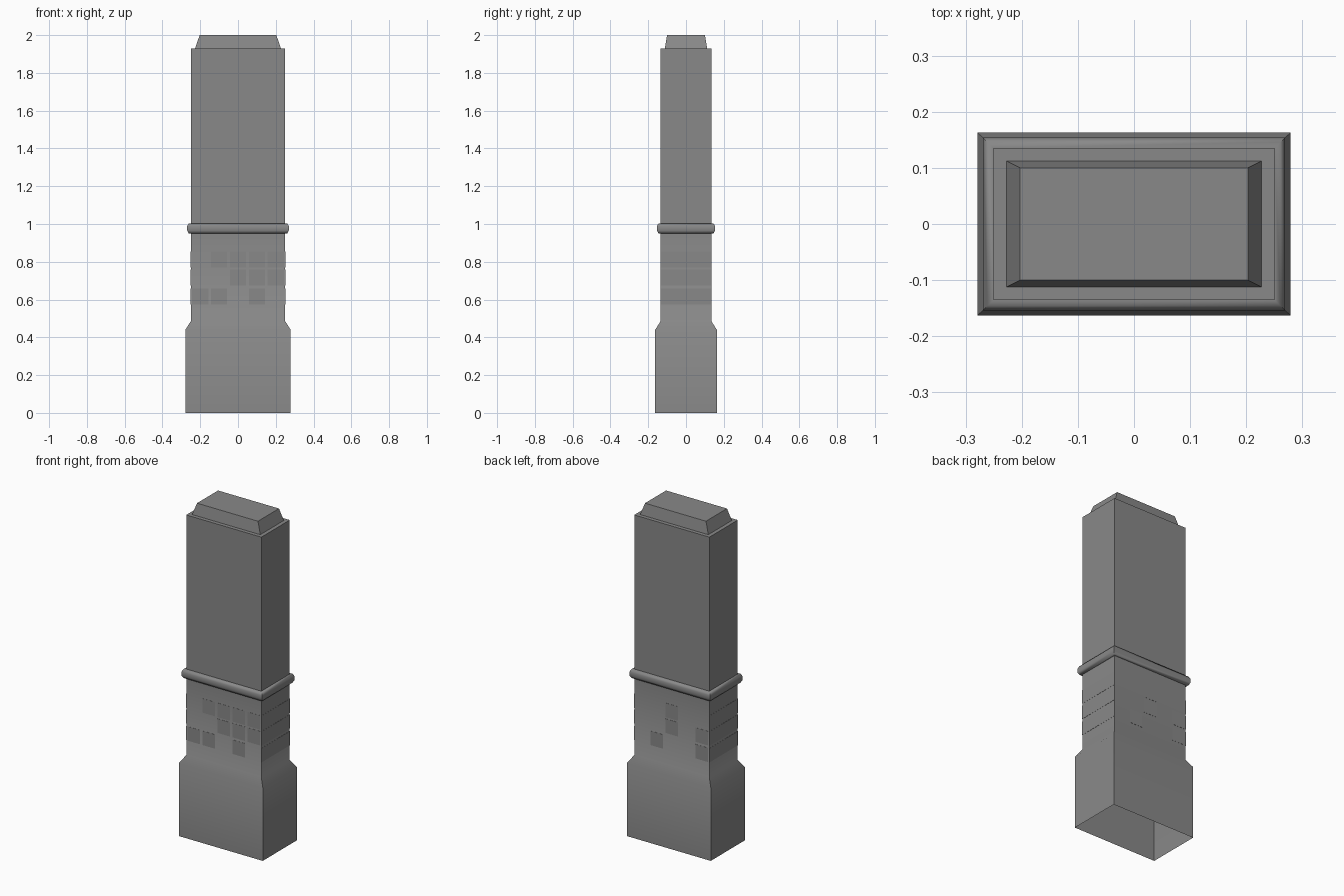
import bpy
import bmesh
import math

cube = bpy.data.objects.get("Cube")
if cube:
    bpy.data.objects.remove(cube, do_unlink=True)


def make_material(name, value):
    mat = bpy.data.materials.new(name)
    mat.use_nodes = True
    colour = (value, value, value, 1)
    mat.diffuse_color = colour
    mat.node_tree.nodes["Principled BSDF"].inputs["Base Color"].default_value = colour
    return mat


stone = make_material("grey stone", 0.25)


def finish(name, bm, mat, smooth_angle=None):
    bmesh.ops.recalc_face_normals(bm, faces=bm.faces)
    mesh = bpy.data.meshes.new(name)
    bm.to_mesh(mesh)
    bm.free()
    mesh.materials.append(mat)
    obj = bpy.data.objects.new(name, mesh)
    bpy.context.collection.objects.link(obj)
    if smooth_angle:
        bpy.ops.object.select_all(action="DESELECT")
        obj.select_set(True)
        bpy.context.view_layer.objects.active = obj
        bpy.ops.object.shade_smooth_by_angle(angle=math.radians(smooth_angle))
    return obj


def loft(name, sections, cap=False, smooth_angle=None):
    """Stack of rectangles (half width, half depth, height) joined by walls."""
    bm = bmesh.new()
    rings = [[bm.verts.new((sx * hx, sy * hy, z))
              for sx, sy in ((-1, -1), (1, -1), (1, 1), (-1, 1))]
             for hx, hy, z in sections]
    for low, high in zip(rings, rings[1:]):
        for i in range(4):
            j = (i + 1) % 4
            bm.faces.new((low[i], low[j], high[j], high[i]))
    if cap:
        bm.faces.new(rings[-1])
    return finish(name, bm, stone, smooth_angle)


HX, HY = 0.25, 0.135

# Flared base and lower shaft, open underneath
loft("lower_shaft", [(0.279, 0.163, 0), (0.279, 0.163, 0.44),
                     (HX, HY, 0.485), (HX, HY, 0.96)], smooth_angle=50)

# Rounded belt around the middle
belt = [(0, 0.95), (0.011, 0.95), (0.019, 0.965), (0.019, 0.988), (0.011, 1.003), (0, 1.003)]
loft("belt", [(HX + d, HY + d, z) for d, z in belt], smooth_angle=65)

# Upper shaft and tapered roof cap
loft("upper_shaft", [(HX, HY, 0.96), (HX, HY, 1.93)], cap=True)
loft("roof_cap", [(0.227, 0.112, 1.93), (0.203, 0.1, 2)], cap=True)


# Window panels: thin flat plates in three rows
def plate(bm, centre, size):
    geom = bmesh.ops.create_cube(bm, size=1)
    bmesh.ops.scale(bm, vec=size, verts=geom["verts"])
    bmesh.ops.translate(bm, vec=centre, verts=geom["verts"])


ROWS = (0.812, 0.717, 0.617)
TILE, PITCH, THIN = 0.085, 0.1, 0.002
front = ((1, 2, 3, 4), (2, 3, 4), (0, 1, 3))
back = ((2,), (2, 4), (1, 4))

for name, side, pattern in (("front_windows", -1, front), ("back_windows", 1, back)):
    bm = bmesh.new()
    for z, columns in zip(ROWS, pattern):
        for c in columns:
            plate(bm, (-side * (c - 2) * PITCH, side * HY, z), (TILE, THIN, TILE))
    finish(name, bm, stone)

for name, side in (("left_windows", 1), ("right_windows", -1)):
    bm = bmesh.new()
    for z in ROWS:
        plate(bm, (side * HX, 0, z), (THIN, 2 * HY, TILE))
    finish(name, bm, stone)
